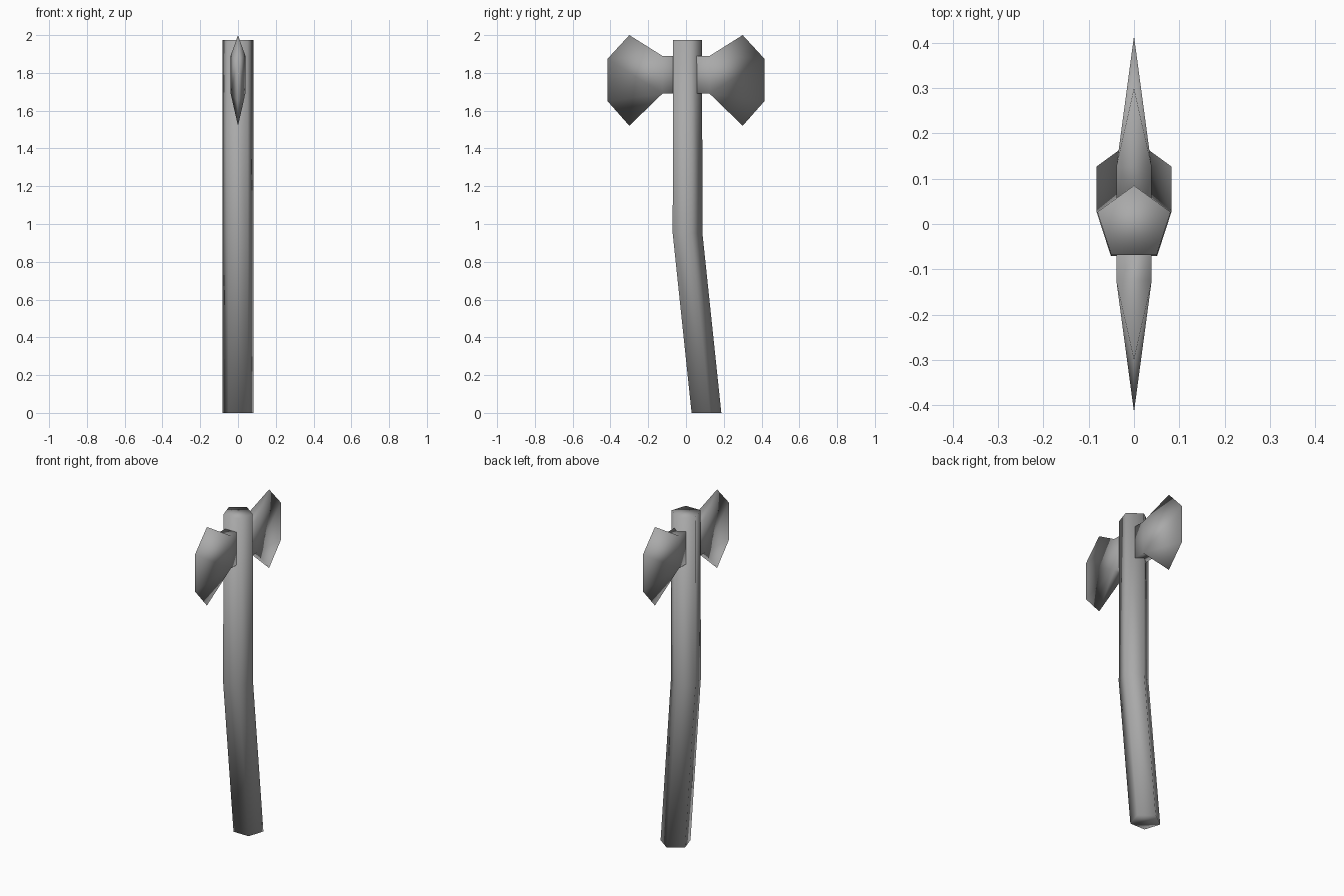
import bpy, bmesh
from math import sin, cos, tau

if "Cube" in bpy.data.objects:
    bpy.data.objects.remove(bpy.data.objects["Cube"])

# Dark grey shared by handle and blades
grey = bpy.data.materials.new("dark_grey")
grey.diffuse_color = (0.4, 0.4, 0.4, 1)
grey.use_nodes = True
grey.node_tree.nodes["Principled BSDF"].inputs["Base Color"].default_value = grey.diffuse_color


def make_object(name, bm):
    bmesh.ops.recalc_face_normals(bm, faces=bm.faces)
    for face in bm.faces:
        face.smooth = True
    mesh = bpy.data.meshes.new(name)
    bm.to_mesh(mesh)
    bm.free()
    mesh.materials.append(grey)
    obj = bpy.data.objects.new(name, mesh)
    bpy.context.collection.objects.link(obj)
    return obj


# Handle: five-sided section swept along a bent path (y offset, z, radius)
SIDES = 5
path = [(0.1, 0.0, 0.087), (0.0, 0.95, 0.087), (0.0, 1.975, 0.085)]
bm = bmesh.new()
rings = [[bm.verts.new((r * sin(tau * i / SIDES), y + r * cos(tau * i / SIDES), z))
          for i in range(SIDES)] for y, z, r in path]
for low, high in zip(rings, rings[1:]):
    for i in range(SIDES):
        j = (i + 1) % SIDES
        bm.faces.new((low[i], low[j], high[j], high[i]))
bm.faces.new(rings[0])
bm.faces.new(rings[-1])
make_object("handle", bm)

# Blade: box-shaped neck flaring out to a thin cutting edge
bm = bmesh.new()


def neck_ring(y):
    return [bm.verts.new((x, y, z)) for x, z in
            ((-0.039, 1.69), (0.039, 1.69), (0.039, 1.89), (-0.039, 1.89))]


inner, outer = neck_ring(0.03), neck_ring(0.125)
bm.faces.new(inner)
for i in range(4):
    j = (i + 1) % 4
    bm.faces.new((inner[i], inner[j], outer[j], outer[i]))
horn_low, edge_low, edge_high, horn_high = [
    bm.verts.new((0, y, z)) for y, z in
    ((0.3, 1.52), (0.415, 1.65), (0.415, 1.875), (0.3, 2.0))]
for low, high in ((outer[0], outer[3]), (outer[1], outer[2])):
    bm.faces.new((low, horn_low, edge_low))
    bm.faces.new((low, edge_low, edge_high, high))
    bm.faces.new((high, edge_high, horn_high))
bm.faces.new((outer[0], outer[1], horn_low))
bm.faces.new((outer[2], outer[3], horn_high))
blades = make_object("blades", bm)

# Second blade on the opposite side of the handle
mirror = blades.modifiers.new("opposite_blade", 'MIRROR')
mirror.use_axis = (False, True, False)
mirror.use_mirror_merge = False
